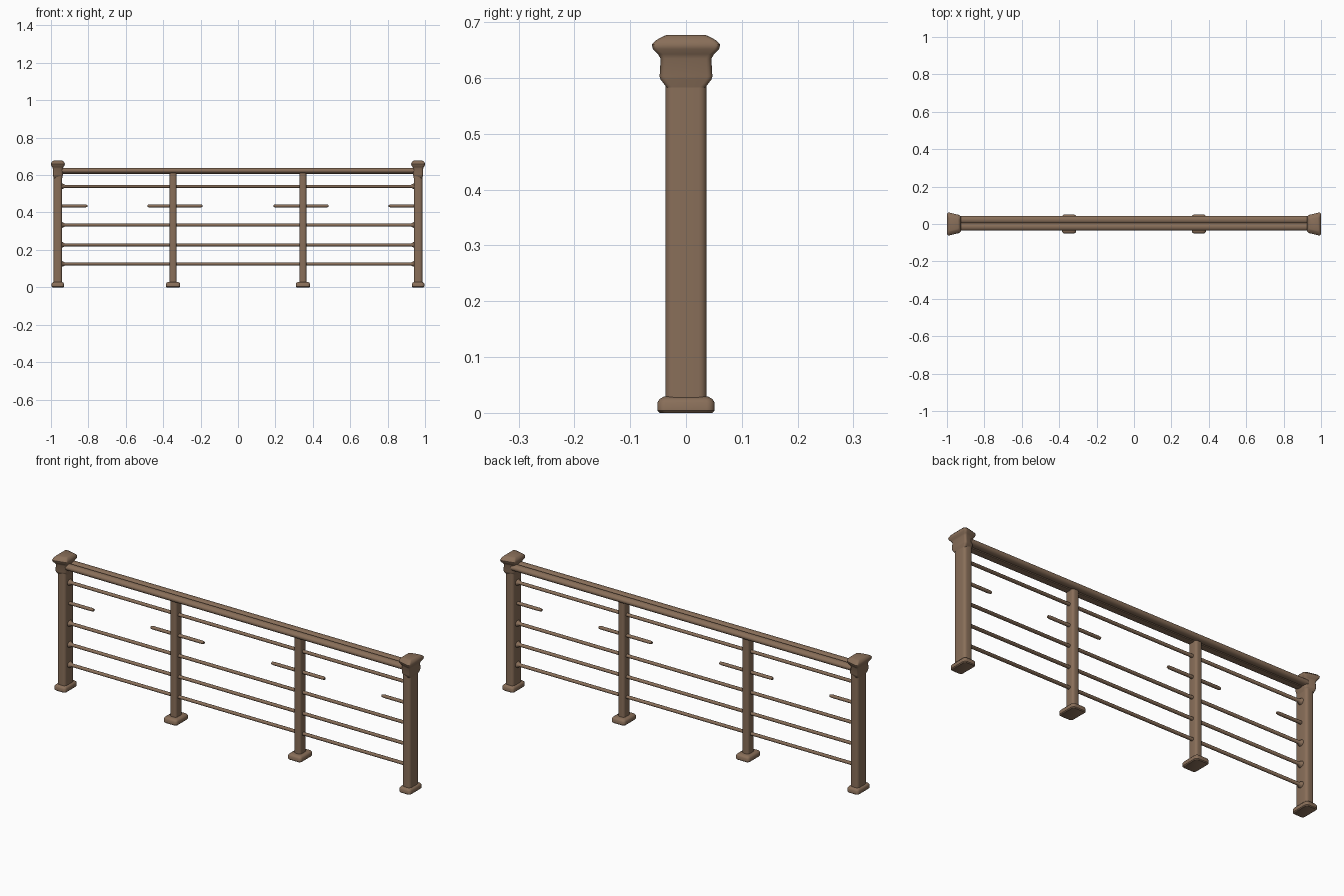
import bpy, bmesh, math
from mathutils import Vector

if "Cube" in bpy.data.objects:
    bpy.data.objects.remove(bpy.data.objects["Cube"])

bronze = bpy.data.materials.new("weathered bronze brown")
bronze.diffuse_color = (0.25, 0.158, 0.10, 1)
bronze.use_nodes = True
bronze.node_tree.nodes["Principled BSDF"].inputs["Base Color"].default_value = bronze.diffuse_color


def finish(name, bm):
    bmesh.ops.recalc_face_normals(bm, faces=bm.faces)
    me = bpy.data.meshes.new(name)
    bm.to_mesh(me)
    bm.free()
    me.materials.append(bronze)
    ob = bpy.data.objects.new(name, me)
    bpy.context.collection.objects.link(ob)
    bpy.ops.object.select_all(action='DESELECT')
    ob.select_set(True)
    bpy.context.view_layer.objects.active = ob
    bpy.ops.object.shade_smooth_by_angle(angle=math.radians(40))
    return ob


def rounded(hx, hy, r, n=5):
    """Rounded rectangle outline."""
    r = min(r, hx, hy)
    pts = []
    for q, (sx, sy) in enumerate([(1, 1), (-1, 1), (-1, -1), (1, -1)]):
        for i in range(n + 1):
            a = math.pi / 2 * (q + i / n)
            pts.append((sx * (hx - r) + r * math.cos(a), sy * (hy - r) + r * math.sin(a)))
    return pts


def loft(name, rings):
    """Skin closed rings of points, capping both ends."""
    bm = bmesh.new()
    rows = [[bm.verts.new(p) for p in ring] for ring in rings]
    for a, b in zip(rows, rows[1:]):
        for i in range(len(a)):
            j = (i + 1) % len(a)
            bm.faces.new((a[i], a[j], b[j], b[i]))
    bm.faces.new(rows[0])
    bm.faces.new(rows[-1])
    return finish(name, bm)


def column(name, x, sections, side=0, taper=0.0):
    """Stack of (z, half x, half y, radius); taper widens y toward the outer side."""
    rings = []
    for z, hx, hy, r in sections:
        rings.append([(x + px, py * (1 + taper * (px * side / hx - 1) / 2), z)
                      for px, py in rounded(hx, hy, r)])
    return loft(name, rings)


def rod(name, sections, y, z, n=14):
    """Horizontal rod of (x, radius y, radius z) sections."""
    return loft(name, [[(x, y + ry * math.cos(2 * math.pi * i / n),
                         z + rz * math.sin(2 * math.pi * i / n)) for i in range(n)]
                       for x, ry, rz in sections])


def foot(name, x, hx, hy):
    column(name, x, [(0, hx - .004, hy - .004, .012), (.004, hx, hy, .014),
                     (.019, hx, hy, .014), (.025, hx - .004, hy - .004, .012),
                     (.029, hx - .012, hy - .011, .012)])


for s, tag in ((-1, "left"), (1, "right")):
    # end posts with feet and flared caps
    x = s * .963
    column(tag + "_end_post", x, [(.01, .023, .037, .014), (.61, .023, .037, .014)])
    foot(tag + "_end_foot", x, .033, .051)
    column(tag + "_post_cap", x,
           [(.583, .023, .037, .012), (.597, .026, .048, .012), (.603, .027, .050, .012),
            (.635, .027, .048, .012), (.643, .030, .053, .012), (.652, .036, .062, .012),
            (.660, .037, .064, .012), (.668, .034, .056, .012), (.675, .028, .043, .012),
            (.677, .024, .038, .012)], s, .28)
    # middle posts
    x = s * .347
    column(tag + "_middle_post", x, [(.01, .0185, .025, .012), (.62, .0185, .025, .012)])
    foot(tag + "_middle_foot", x, .038, .051)
    # broken stubs of the second bar
    rod(tag + "_end_stub", [(s * .95, .009, .008), (s * .82, .009, .008), (s * .805, .007, .006)], 0, .435)
    rod(tag + "_middle_stub", [(s * .19, .007, .006), (s * .2, .009, .008),
                               (s * .475, .009, .008), (s * .485, .007, .006)], 0, .435)

# twin-tube hand rail
for y, tag in ((-.0145, "front"), (.0235, "back")):
    rod(tag + "_hand_rail", [(-.95, .0205, .015), (.95, .0205, .015)], y, .624, 20)
column("rail_web", 0, [(.607, .95, .012, .002), (.63, .95, .012, .002)])

# long thin bars, flared where they meet the end posts
for i, z in enumerate((.125, .227, .333, .540)):
    half = [(.95, .020, .018), (.938, .017, .015), (.931, .012, .011), (.925, .009, .008)]
    rod("thin_bar_%d" % (i + 1), [(-a, b, c) for a, b, c in half] + half[::-1], 0, z)
